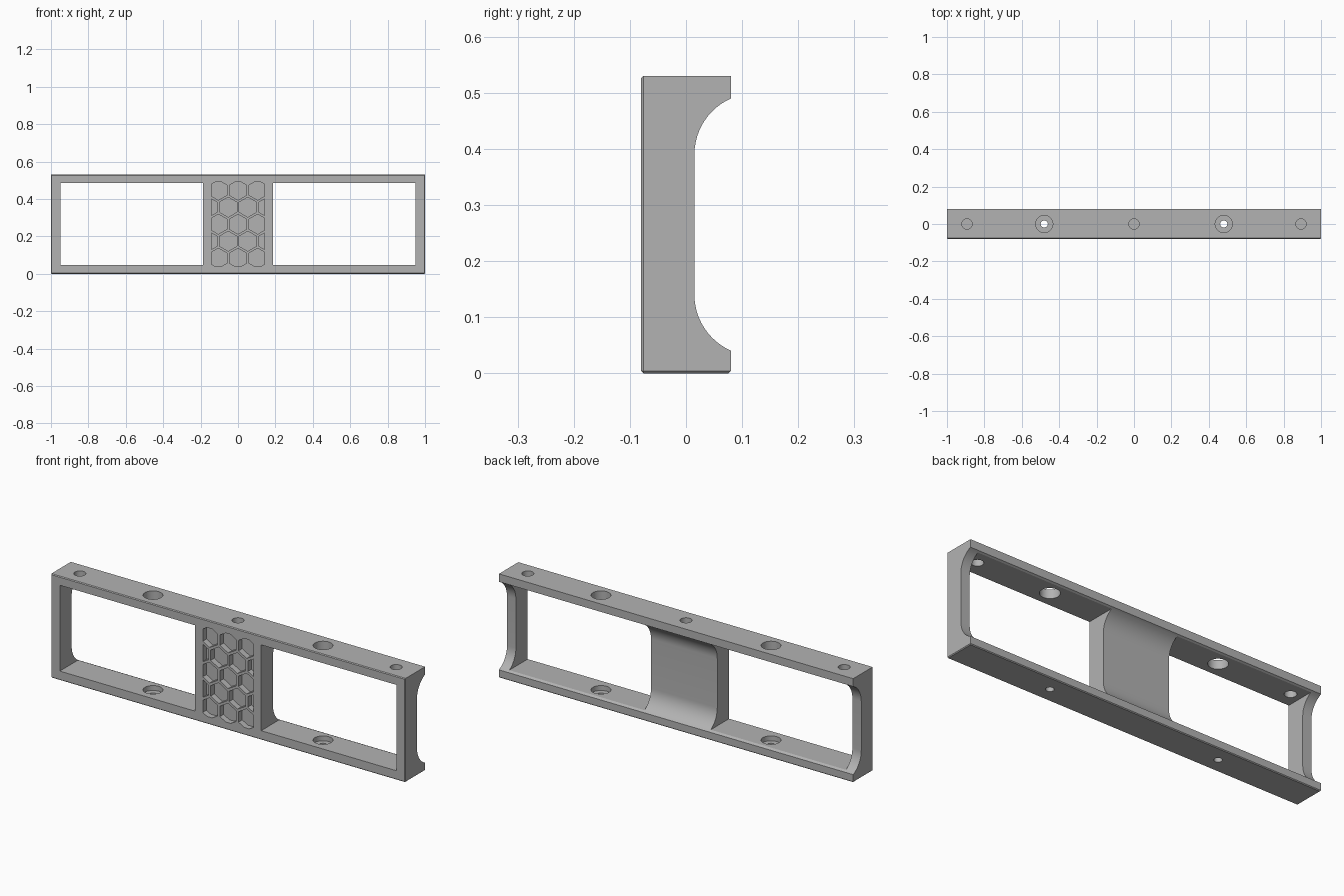
import bpy, bmesh, math
from mathutils import Vector

cube = bpy.data.objects.get("Cube")
if cube:
    bpy.data.objects.remove(cube, do_unlink=True)

LENGTH, DEPTH, HEIGHT = 2.0, 0.16, 0.53
MID = HEIGHT / 2

grey = bpy.data.materials.new("grey plastic")
grey.use_nodes = True
grey.diffuse_color = (0.45, 0.45, 0.45, 1)
grey.node_tree.nodes["Principled BSDF"].inputs["Base Color"].default_value = grey.diffuse_color


def make_object(name, bm):
    bmesh.ops.recalc_face_normals(bm, faces=bm.faces)
    mesh = bpy.data.meshes.new(name)
    bm.to_mesh(mesh)
    bm.free()
    mesh.materials.append(grey)
    obj = bpy.data.objects.new(name, mesh)
    bpy.context.collection.objects.link(obj)
    return obj


def extrude_face(bm, face, vec):
    new = bmesh.ops.extrude_face_region(bm, geom=[face])["geom"]
    bmesh.ops.translate(bm, vec=vec, verts=[v for v in new if isinstance(v, bmesh.types.BMVert)])


def add_box(bm, lo, hi):
    lo, hi = Vector(lo), Vector(hi)
    verts = bmesh.ops.create_cube(bm, size=1)["verts"]
    for v in verts:
        v.co = Vector([(lo[i] + hi[i]) / 2 + v.co[i] * (hi[i] - lo[i]) for i in range(3)])


def add_cylinder(bm, x, radius, z0, z1):
    verts = bmesh.ops.create_cone(bm, cap_ends=True, segments=40, radius1=radius,
                                  radius2=radius, depth=z1 - z0)["verts"]
    bmesh.ops.translate(bm, vec=(x, 0, (z0 + z1) / 2), verts=verts)


def cut(target, bm):
    cutter = make_object("cutter", bm)
    cutter.hide_render = True
    mod = target.modifiers.new("cut", "BOOLEAN")
    mod.operation, mod.solver, mod.object = "DIFFERENCE", "EXACT", cutter
    bpy.context.view_layer.objects.active = target
    bpy.ops.object.modifier_apply(modifier=mod.name)
    bpy.data.objects.remove(cutter, do_unlink=True)


# Bar body: side profile with a round-cornered channel along the back
RADIUS, WEB_Y, HALF_FLAT = 0.109, 0.015, 0.125
sweep = math.acos(1 - (DEPTH / 2 - WEB_Y) / RADIUS)
arc = []
for i in range(13):
    a = sweep * (1 - i / 12)
    arc.append((WEB_Y + RADIUS * (1 - math.cos(a)), HALF_FLAT + RADIUS * math.sin(a)))
profile = [(-DEPTH / 2, 0), (-DEPTH / 2, HEIGHT), (DEPTH / 2, HEIGHT)]
profile += [(y, MID + h) for y, h in arc] + [(y, MID - h) for y, h in reversed(arc)]
profile.append((DEPTH / 2, 0))
bm = bmesh.new()
face = bm.faces.new([bm.verts.new((-LENGTH / 2, y, z)) for y, z in profile])
extrude_face(bm, face, (LENGTH, 0, 0))

# Fine chamfer round the front face and the underside
edges = [e for e in bm.edges
         if all(v.co.y < -0.079 for v in e.verts) or all(v.co.z < 0.001 for v in e.verts)]
bmesh.ops.bevel(bm, geom=edges, offset=0.004, segments=1, affect="EDGES")
frame = make_object("frame", bm)

# Two large windows
bm = bmesh.new()
for x0, x1 in ((-0.95, -0.187), (0.187, 0.95)):
    add_box(bm, (x0, -1, 0.047), (x1, 1, 0.485))
cut(frame, bm)

# Small holes in the top bar, and the screw access holes with counterbores
bm = bmesh.new()
for x in (-0.893, 0, 0.893):
    add_cylinder(bm, x, 0.028, HEIGHT - 0.055, HEIGHT + 0.1)
for x in (-0.48, 0.48):
    add_cylinder(bm, x, 0.046, 0.022, HEIGHT + 0.1)
cut(frame, bm)
bm = bmesh.new()
for x in (-0.48, 0.48):
    add_cylinder(bm, x, 0.019, -0.1, 0.1)
cut(frame, bm)

# Honeycomb pockets in the centre panel, trimmed to a rectangle
PITCH, RIB, POCKET = 0.105, 0.013, 0.03
HALF_W, HALF_H = 0.143, 0.227
hex_r = (PITCH - RIB) / math.sqrt(3)
bm = bmesh.new()
for row in range(-2, 3):
    z = MID + row * PITCH * math.sqrt(3) / 2
    columns = (-1, 0, 1) if row % 2 == 0 else (-1.5, -0.5, 0.5, 1.5)
    for col in columns:
        cell = bmesh.new()
        cell.faces.new([cell.verts.new((col * PITCH + hex_r * math.sin(k * math.pi / 3), -0.1,
                                        z + hex_r * math.cos(k * math.pi / 3))) for k in range(6)])
        for co, no in (((HALF_W, 0, MID), (1, 0, 0)), ((-HALF_W, 0, MID), (-1, 0, 0)),
                       ((0, 0, MID + HALF_H), (0, 0, 1)), ((0, 0, MID - HALF_H), (0, 0, -1))):
            bmesh.ops.bisect_plane(cell, geom=cell.verts[:] + cell.edges[:] + cell.faces[:],
                                   plane_co=co, plane_no=no, clear_outer=True)
        for f in cell.faces:
            outline = bm.faces.new([bm.verts.new(v.co) for v in f.verts])
            extrude_face(bm, outline, (0, 0.1 - DEPTH / 2 + POCKET, 0))
        cell.free()
cut(frame, bm)

# Smooth the curved walls only
bpy.ops.object.select_all(action="DESELECT")
frame.select_set(True)
bpy.context.view_layer.objects.active = frame
bpy.ops.object.shade_smooth_by_angle(angle=math.radians(25))
